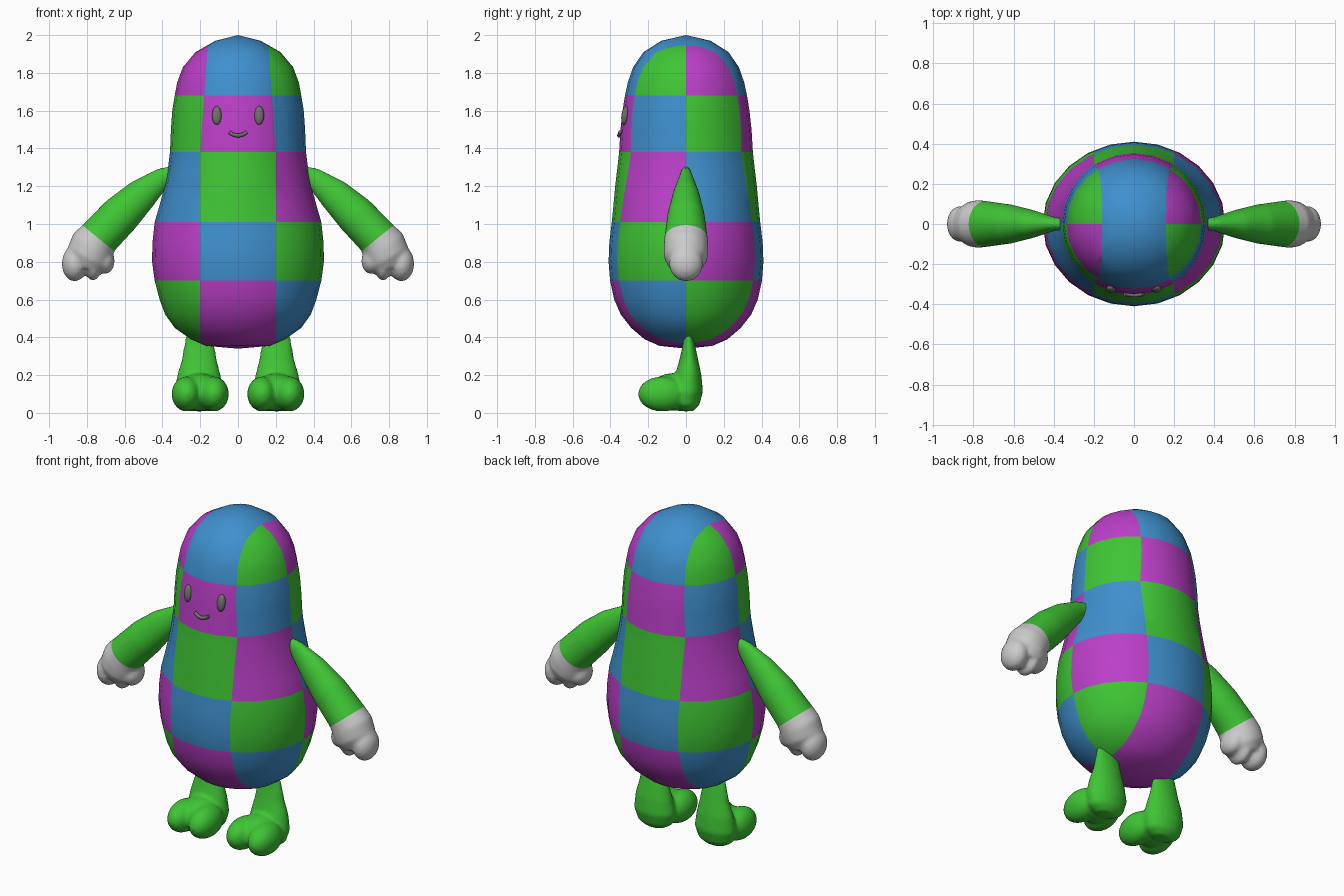
import bpy, bmesh, math
from mathutils import Vector, Matrix

if "Cube" in bpy.data.objects:
    bpy.data.objects.remove(bpy.data.objects["Cube"])


def material(name, rgb):
    m = bpy.data.materials.new(name)
    m.diffuse_color = (*rgb, 1)
    m.use_nodes = True
    m.node_tree.nodes["Principled BSDF"].inputs["Base Color"].default_value = m.diffuse_color
    return m


PURPLE = material("purple", (0.50, 0.05, 0.58))
BLUE = material("blue", (0.05, 0.28, 0.62))
GREEN = material("green", (0.05, 0.56, 0.035))
DARK = material("dark_grey", (0.16, 0.16, 0.15))


def loft(bm, rings, n):
    """Skin elliptical rings (x, y, z, rx, ry, tilt about y in degrees)."""
    loops = []
    for x, y, z, a, b, tilt in rings:
        t = math.radians(tilt)
        u = Vector((math.cos(t), 0, math.sin(t)))
        loops.append([bm.verts.new(Vector((x, y, z))
                      + u * a * math.cos(2 * math.pi * i / n)
                      + Vector((0, b * math.sin(2 * math.pi * i / n), 0))) for i in range(n)])
    for p, q in zip(loops, loops[1:]):
        for i in range(n):
            j = (i + 1) % n
            bm.faces.new((p[i], p[j], q[j], q[i]))
    bmesh.ops.remove_doubles(bm, verts=bm.verts, dist=1e-5)
    bmesh.ops.recalc_face_normals(bm, faces=bm.faces)


def ellipsoid(bm, centre, radii, rot=0):
    m = (Matrix.Translation(centre) @ Matrix.Rotation(rot, 4, 'X')
         @ Matrix.Diagonal((*radii, 1)))
    bmesh.ops.create_uvsphere(bm, u_segments=20, v_segments=12, radius=1, matrix=m)


def make(name, bm, mats=(), mirror=False):
    for f in bm.faces:
        f.smooth = True
    me = bpy.data.meshes.new(name)
    bm.to_mesh(me)
    bm.free()
    for m in mats:
        me.materials.append(m)
    ob = bpy.data.objects.new(name, me)
    bpy.context.collection.objects.link(ob)
    if mirror:
        mod = ob.modifiers.new("mirror", 'MIRROR')
        mod.use_mirror_merge = False
    return ob


def fused(bm):
    """Melt overlapping volumes into one soft skin."""
    ob = make("temp", bm)
    r = ob.modifiers.new("fuse", 'REMESH')
    r.mode, r.voxel_size = 'VOXEL', 0.012
    s = ob.modifiers.new("soften", 'SMOOTH')
    s.factor, s.iterations = 0.5, 4
    out = bmesh.new()
    out.from_object(ob, bpy.context.evaluated_depsgraph_get())
    me = ob.data
    bpy.data.objects.remove(ob)
    bpy.data.meshes.remove(me)
    return out


def cut(bm, co, no, faces=None, **kw):
    faces = list(faces or bm.faces)
    geom = set(faces)
    for f in faces:
        geom.update(f.edges)
        geom.update(f.verts)
    bmesh.ops.bisect_plane(bm, geom=list(geom), dist=1e-5, plane_co=co, plane_no=no, **kw)


# Body: bean profile (z, half width, half depth), cut along the patch seams
profile = [(0.34, 0, 0), (0.355, .17, .14), (.39, .25, .22), (.45, .335, .29), (.52, .385, .345),
           (.6, .415, .38), (.7, .441, .402), (.8, .455, .41), (.9, .453, .406),
           (1.01, .441, .393), (1.1, .415, .384), (1.2, .388, .375), (1.3, .37, .363),
           (1.38, .36, .354), (1.5, .355, .347), (1.6, .348, .336), (1.68, .335, .323),
           (1.75, .322, .308), (1.83, .292, .28), (1.91, .225, .225), (1.97, .12, .13), (2.0, 0, 0)]
bm = bmesh.new()
loft(bm, [(0, 0, z, a, b, 0) for z, a, b in profile], 24)
bands = (0.70, 1.01, 1.38, 1.68)
for z in bands:
    cut(bm, (0, 0, z), (0, 0, 1))
for s in (-1, 1):
    cut(bm, (0.2 * s, 0, 0), (1, 0, 0), [f for f in bm.faces if f.calc_center_median().z < 1.38])
    cut(bm, (0.2 * s, 0, 1.38), (s, 0, 0.07), [f for f in bm.faces if f.calc_center_median().z > 1.38])
for f in bm.faces:
    c = f.calc_center_median()
    edge = 0.2 - 0.07 * max(0, c.z - 1.38)
    column = 0 if abs(c.x) < edge else (1 if c.x * c.y < 0 else 2)
    f.material_index = (sum(c.z > z for z in bands) + column) % 3
make("body", bm, (PURPLE, BLUE, GREEN))

# Arms and hands: one fused skin split at the wrist
bm = bmesh.new()
loft(bm, [(.31, 0, 1.28, 0, 0, 65), (.32, 0, 1.28, .035, .025, 65), (.40, 0, 1.245, .055, .035, 60),
          (.51, 0, 1.155, .087, .07, 50), (.62, 0, 1.05, .106, .098, 45),
          (.74, 0, .925, .109, .115, 42), (.775, 0, .87, .125, .119, 38),
          (.795, 0, .82, .12, .115, 28), (.80, 0, .765, .09, .085, 15), (.80, 0, .75, 0, 0, 15)], 24)
for x, z, rx, ry, rz in ((.865, .79, .068, .09, .094), (.768, .775, .042, .085, .075),
                         (.705, .805, .052, .08, .07)):
    ellipsoid(bm, (x, 0, z), (rx, ry, rz))
arm = fused(bm)
hand = arm.copy()
wrist, along = (.74, 0, .925), (.63, 0, -.77)
cut(arm, wrist, along, clear_outer=True)
cut(hand, wrist, along, clear_inner=True)
make("arms", arm, (GREEN,), True)
make("hands", hand, (), True)

# Legs with two-lobed feet
bm = bmesh.new()
loft(bm, [(.205, .012, .43, 0, 0, 0), (.205, .012, .425, .068, .022, 0), (.205, .015, .36, .08, .033, 0),
          (.205, .015, .28, .093, .05, 0), (.207, .012, .2, .115, .07, 0),
          (.205, .005, .11, .13, .085, 0), (.205, 0, .04, .11, .07, 0), (.205, 0, .01, .06, .04, 0),
          (.205, 0, .008, 0, 0, 0)], 24)
for x in (.128, .272):
    ellipsoid(bm, (x, -.125, .1), (.08, .13, .093))
ellipsoid(bm, (.2, -.07, .11), (.12, .13, .1))
make("legs", fused(bm), (GREEN,), True)

# Eyes
bm = bmesh.new()
ellipsoid(bm, (.112, -.322, 1.575), (.026, .02, .05), math.radians(-8))
make("eyes", bm, (DARK,), True)

# Smiling mouth
cu = bpy.data.curves.new("mouth", 'CURVE')
cu.dimensions, cu.bevel_depth, cu.bevel_resolution, cu.use_fill_caps = '3D', 0.01, 3, True
sp = cu.splines.new('POLY')
sp.points.add(8)
for i, p in enumerate(sp.points):
    t = i / 4 - 1
    p.co = (.046 * t, -.355 + .006 * t * t, 1.468 + .018 * t * t, 1)
cu.materials.append(DARK)
bpy.context.collection.objects.link(bpy.data.objects.new("mouth", cu))
